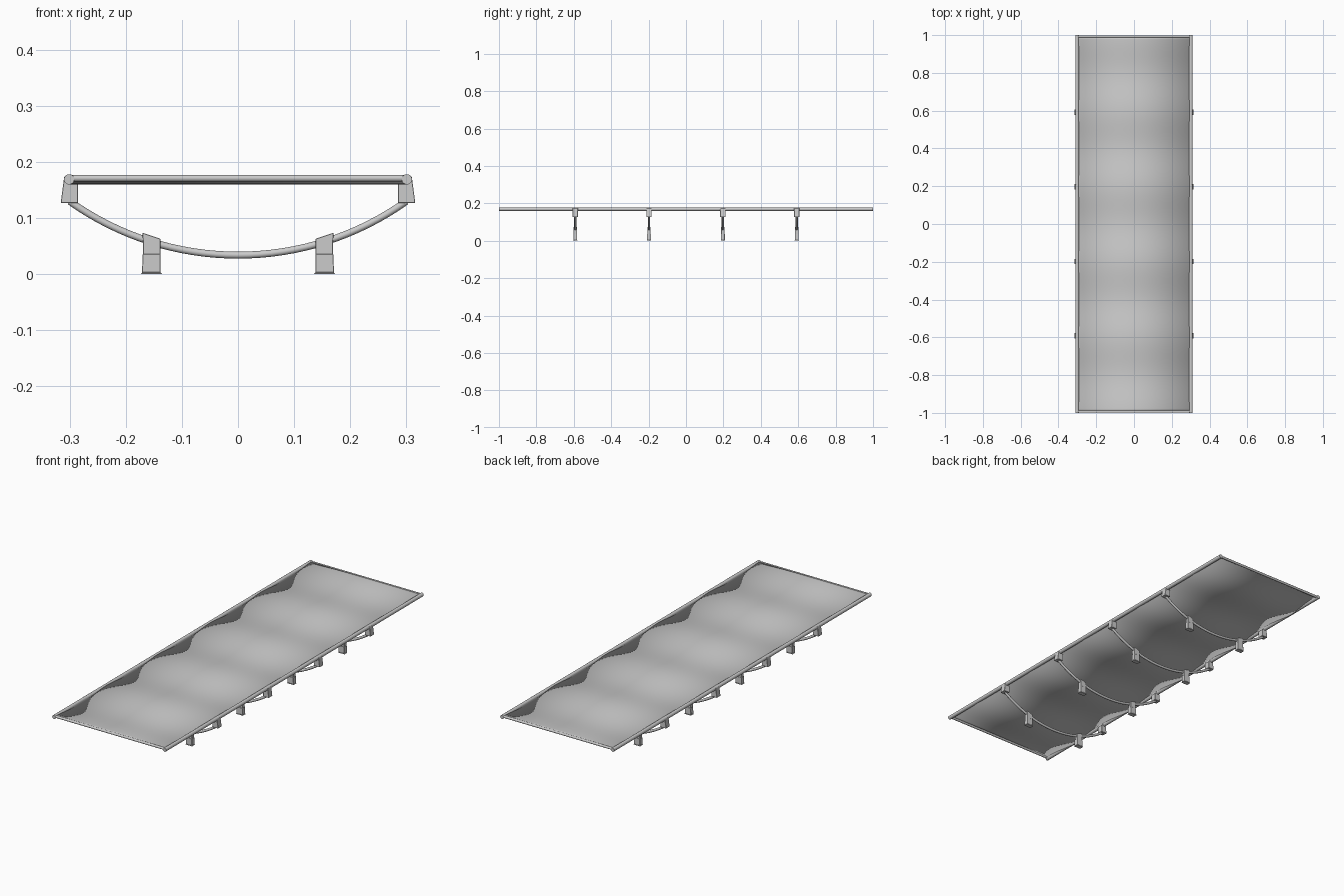
import bpy, bmesh, math

if "Cube" in bpy.data.objects:
    bpy.data.objects.remove(bpy.data.objects["Cube"])

LEG_Y = (-0.592, -0.198, 0.197, 0.592)


def finish(name, bm, smooth=False):
    bmesh.ops.recalc_face_normals(bm, faces=bm.faces[:])
    me = bpy.data.meshes.new(name)
    bm.to_mesh(me)
    bm.free()
    ob = bpy.data.objects.new(name, me)
    bpy.context.collection.objects.link(ob)
    if smooth:
        bpy.ops.object.select_all(action='DESELECT')
        ob.select_set(True)
        bpy.context.view_layer.objects.active = ob
        bpy.ops.object.shade_smooth_by_angle(angle=math.radians(35))
    return ob


def tube(name, points, radius):
    """Capped round tube through the points."""
    cu = bpy.data.curves.new(name, 'CURVE')
    cu.dimensions = '3D'
    cu.bevel_depth = radius
    cu.bevel_resolution = 6
    cu.use_fill_caps = True
    sp = cu.splines.new('POLY')
    sp.points.add(len(points) - 1)
    for p, co in zip(sp.points, points):
        p.co = (*co, 1)
    ob = bpy.data.objects.new(name, cu)
    bpy.context.collection.objects.link(ob)
    bpy.ops.object.select_all(action='DESELECT')
    ob.select_set(True)
    bpy.context.view_layer.objects.active = ob
    bpy.ops.object.convert(target='MESH')
    bpy.ops.object.shade_smooth_by_angle(angle=math.radians(35))


def plate(name, profile, y, depth, side):
    """Extrude an x-z profile along y, mirrored by side."""
    bm = bmesh.new()
    rings = [[bm.verts.new((x * side, y + d, z)) for x, z in profile]
             for d in (-depth / 2, depth / 2)]
    n = len(profile)
    bm.faces.new(rings[0])
    bm.faces.new(rings[1][::-1])
    for i in range(n):
        j = (i + 1) % n
        bm.faces.new((rings[0][i], rings[0][j], rings[1][j], rings[1][i]))
    ob = finish(name, bm)
    bev = ob.modifiers.new("soft_edges", 'BEVEL')
    bev.width = 0.0008
    bev.segments = 1


# Frame: two long rails and two end bars
for side, label in ((-1, "left"), (1, "right")):
    tube(label + "_rail", [(0.301 * side, -1, 0.169), (0.301 * side, 1, 0.169)], 0.0092)
for side, label in ((-1, "front"), (1, "back")):
    tube(label + "_end_bar", [(-0.297, 0.993 * side, 0.171), (0.297, 0.993 * side, 0.171)], 0.006)

# Fabric bed, dipping gently between the leg supports
bm = bmesh.new()
rows = []
N = 120
for i in range(N + 1):
    y = -0.994 + 1.988 * i / N
    z = 0.1685 + 0.0065 * math.cos(2 * math.pi * (y - 0.2) / 0.4)
    rows.append([bm.verts.new((x, y, z)) for x in (-0.30, 0, 0.30)])
for a, b in zip(rows, rows[1:]):
    for k in range(2):
        bm.faces.new((a[k], a[k + 1], b[k + 1], b[k]))
fabric = finish("fabric_bed", bm, smooth=True)
th = fabric.modifiers.new("thickness", 'SOLIDIFY')
th.thickness = 0.002

# Rail clip: tapered block with a rounded top over the rail
clip = [(0.285, 0.127), (0.316, 0.127), (0.3105, 0.168)]
clip += [(0.301 + 0.0102 * math.cos(math.radians(a)), 0.168 + 0.0102 * math.sin(math.radians(a)))
         for a in (30, 60, 90, 120, 150)]
clip += [(0.2905, 0.166), (0.285, 0.16)]

# Foot profiles: slanted clamp, lower block and ground pad
clamp = [(0.138, 0.035), (0.169, 0.035), (0.170, 0.074), (0.138, 0.063)]
block = [(0.138, 0.003), (0.171, 0.003), (0.170, 0.036), (0.138, 0.036)]
pad = [(0.135, 0), (0.173, 0), (0.171, 0.003), (0.137, 0.003)]

R = 0.517
half = math.asin(0.3 / R)
for n, y in enumerate(LEG_Y, 1):
    # Bowed leg
    arc = []
    for i in range(33):
        a = half * (i / 16 - 1)
        arc.append((R * math.sin(a), y, 0.034 + R * (1 - math.cos(a))))
    tube(f"bowed_leg_{n}", arc, 0.0062)
    for side, label in ((-1, "left"), (1, "right")):
        plate(f"rail_clip_{label}_{n}", clip, y, 0.028, side)
        plate(f"foot_clamp_{label}_{n}", clamp, y, 0.018, side)
        plate(f"foot_block_{label}_{n}", block, y, 0.021, side)
        plate(f"foot_pad_{label}_{n}", pad, y, 0.023, side)
